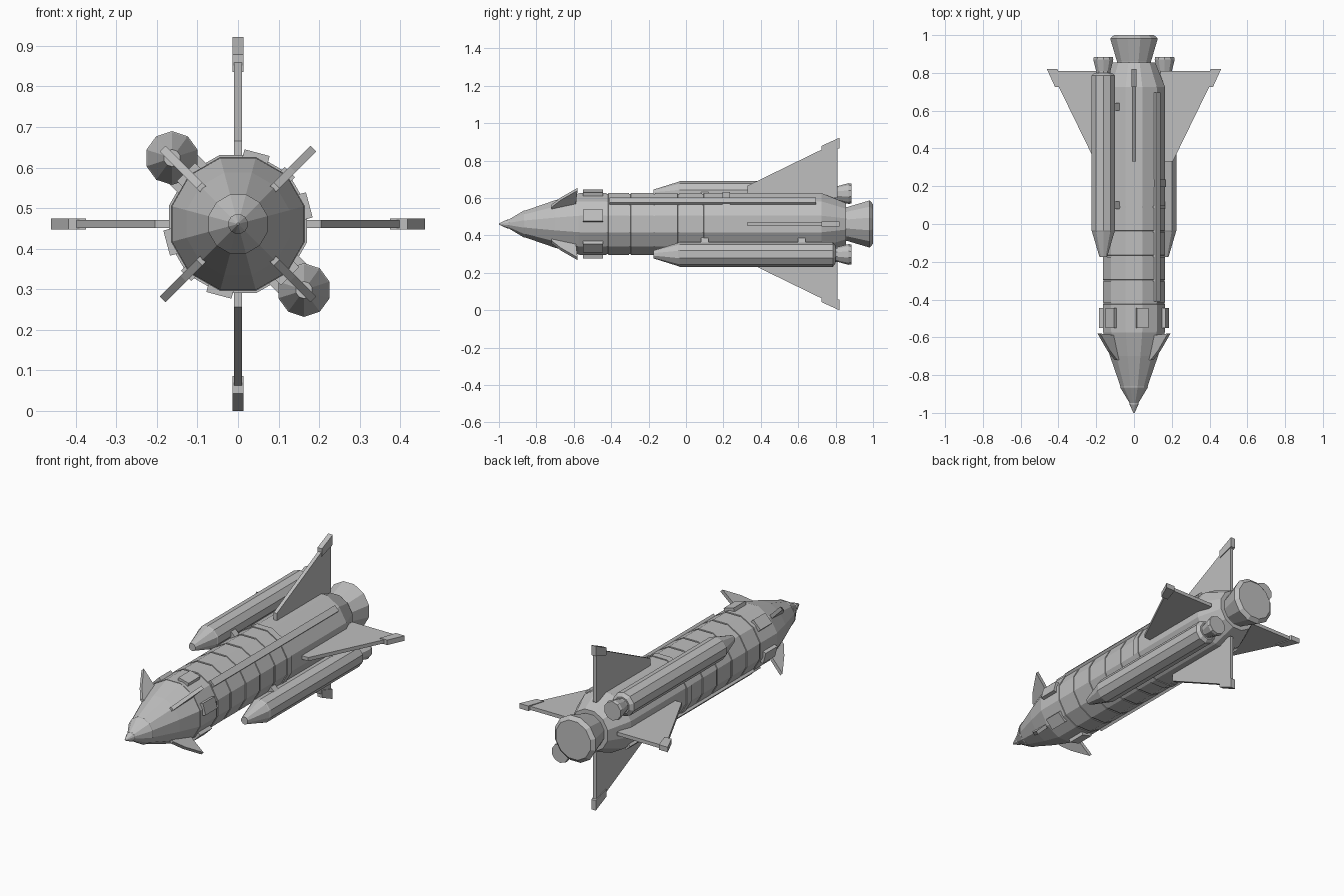
import bpy, bmesh
from math import cos, sin, pi, radians
from mathutils import Matrix

cube = bpy.data.objects.get("Cube")
if cube:
    bpy.data.objects.remove(cube, do_unlink=True)

AXIS = 0.461  # height of the rocket's centre line

grey = bpy.data.materials.new("light grey")
grey.use_nodes = True
tone = (0.52, 0.52, 0.52, 1)
grey.diffuse_color = tone
grey.node_tree.nodes["Principled BSDF"].inputs["Base Color"].default_value = tone


def finish(name, bm):
    bmesh.ops.recalc_face_normals(bm, faces=bm.faces)
    mesh = bpy.data.meshes.new(name)
    bm.to_mesh(mesh)
    bm.free()
    mesh.materials.append(grey)
    obj = bpy.data.objects.new(name, mesh)
    bpy.context.collection.objects.link(obj)
    return obj


def lathe(name, profile, sides=12, x=0, z=AXIS):
    """Faceted solid around the y direction; profile holds (y, flat radius)."""
    bm = bmesh.new()
    rings = []
    for y, flat in profile:
        r = flat / cos(pi / sides)
        angles = [2 * pi * (i + 0.5) / sides for i in range(sides)]
        rings.append([bm.verts.new((x + r * cos(a), y, z + r * sin(a))) for a in angles])
    for low, high in zip(rings, rings[1:]):
        for i in range(sides):
            j = (i + 1) % sides
            bm.faces.new((low[i], low[j], high[j], high[i]))
    bm.faces.new(rings[0])
    bm.faces.new(rings[-1])
    return finish(name, bm)


def plate(name, outline, width, degrees):
    """Slab with an outline of (distance from axis, y), turned about the axis."""
    bm = bmesh.new()
    face = bm.faces.new([bm.verts.new((r, y, -width / 2)) for r, y in outline])
    extruded = bmesh.ops.extrude_face_region(bm, geom=[face])["geom"]
    top = [v for v in extruded if isinstance(v, bmesh.types.BMVert)]
    bmesh.ops.translate(bm, verts=top, vec=(0, 0, width))
    turn = Matrix.Translation((0, 0, AXIS)) @ Matrix.Rotation(-radians(degrees), 4, "Y")
    bm.transform(turn)
    return finish(name, bm)


def block(name, r0, r1, y0, y1, width, degrees):
    return plate(name, [(r0, y0), (r1, y0), (r1, y1), (r0, y1)], width, degrees)


# Hull with narrow seams between its sections
hull = [(-0.57, 0.165)]
for seam in (-0.42, -0.3, -0.17, -0.04, 0.09):
    hull += [(seam - 0.005, 0.165), (seam - 0.004, 0.161),
             (seam + 0.004, 0.161), (seam + 0.005, 0.165)]
hull += [(0.725, 0.165), (0.855, 0.112)]
lathe("hull", hull)
lathe("hull_band", [(0.195, 0.15), (0.195, 0.17), (0.235, 0.17), (0.235, 0.15)])

# Nose
lathe("nose_cone", [(-0.865, 0.07), (-0.7, 0.127), (-0.575, 0.163), (-0.565, 0.163)])
lathe("nose_cap", [(-0.95, 0.022), (-0.865, 0.073), (-0.86, 0.073)])
lathe("nose_tip", [(-1, 0.003), (-0.955, 0.024), (-0.945, 0.024)])

# Main engine
lathe("main_nozzle", [(0.84, 0.088), (0.86, 0.09), (0.982, 0.126), (1, 0.106)])

# Tail fins with thicker tips
for n, angle in enumerate((0, 90, 180, 270), 1):
    plate(f"tail_fin_{n}", [(0.14, 0.33), (0.205, 0.33), (0.405, 0.74),
                            (0.42, 0.81), (0.14, 0.81)], 0.02, angle)
    plate(f"tail_fin_tip_{n}", [(0.375, 0.725), (0.418, 0.725),
                                (0.461, 0.82), (0.405, 0.82)], 0.028, angle)

# Small swept fins on the nose
for n, angle in enumerate((45, 135, 225, 315), 1):
    plate(f"nose_fin_{n}", [(0.11, -0.72), (0.135, -0.72), (0.19, -0.67),
                            (0.263, -0.58), (0.14, -0.59)], 0.02, angle)

# Raised hatches around the front section
for n in range(6):
    block(f"hatch_{n + 1}", 0.14, 0.182, -0.55, -0.445, 0.064, 15 + 60 * n)

# Long conduits on the sides without boosters
for n, angle in enumerate((45, 225), 1):
    block(f"conduit_{n}", 0.14, 0.181, -0.41, 0.695, 0.036, angle)

# Side boosters with nozzles and struts
for side, angle in (("right", 135), ("left", 315)):
    x = 0.23 * cos(radians(angle))
    z = AXIS + 0.23 * sin(radians(angle))
    lathe(f"{side}_booster", [(-0.175, 0.02), (-0.04, 0.06), (-0.035, 0.063),
                              (0.785, 0.063), (0.8, 0.045)], 10, x, z)
    lathe(f"{side}_booster_nozzle", [(0.78, 0.036), (0.81, 0.038), (0.87, 0.053),
                                     (0.885, 0.05)], 10, x, z)
    for n, y in enumerate((0.1, 0.62), 1):
        block(f"{side}_booster_strut_{n}", 0.15, 0.2, y - 0.02, y + 0.02, 0.1, angle)
